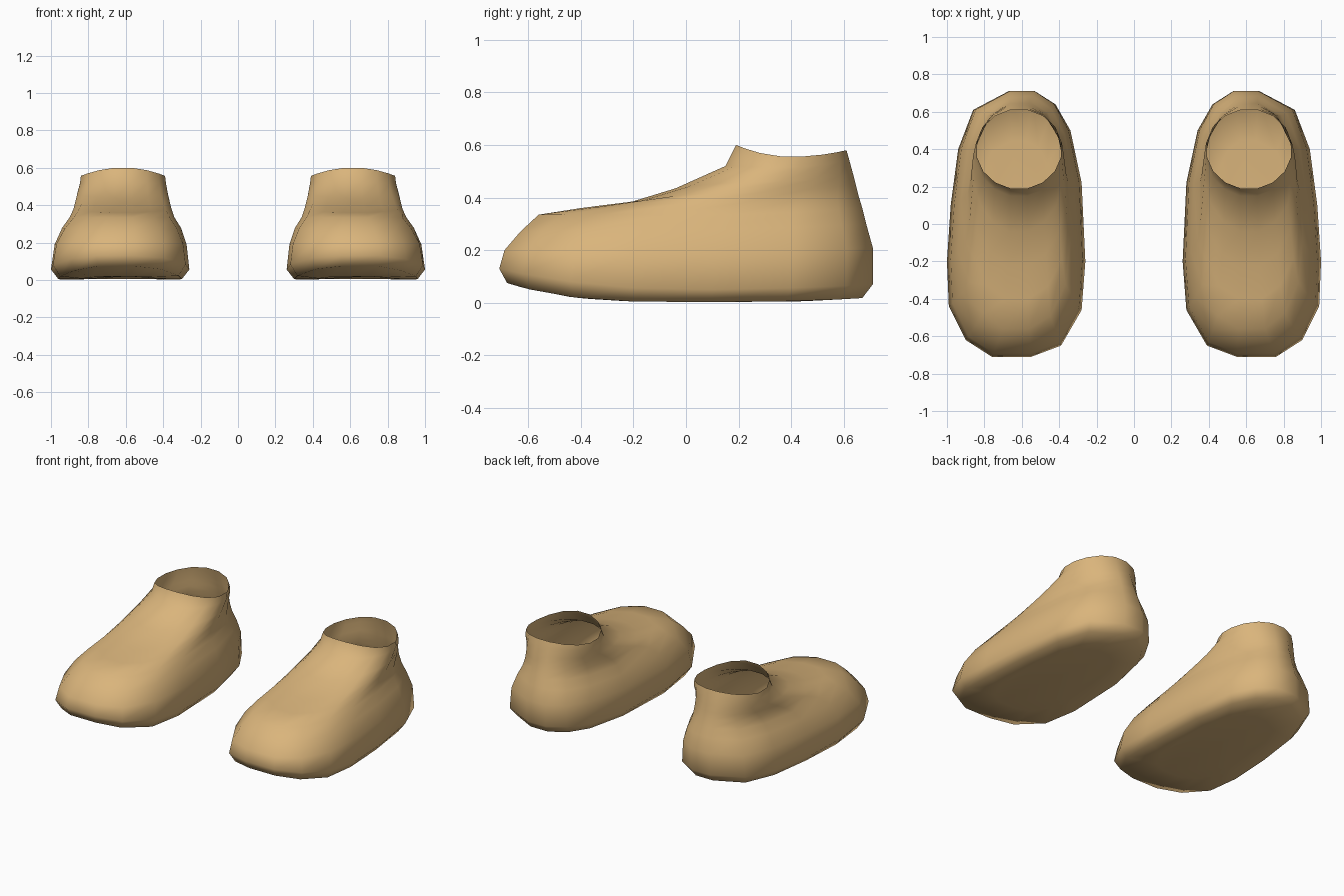
import bpy, math

if "Cube" in bpy.data.objects:
    bpy.data.objects.remove(bpy.data.objects["Cube"])

# Sole plan outline of one shoe, counter-clockwise from the toe
OUTLINE = [(.76, -.71), (.90, -.62), (.99, -.44), (1.0, -.20),
           (.98, .10), (.94, .40), (.86, .61), (.67, .71),
           (.53, .71), (.42, .64), (.34, .50), (.28, .22),
           (.26, -.20), (.28, -.46), (.39, -.65), (.55, -.71)]
N = len(OUTLINE)

# Rings from sole to ankle opening:
# front y, back y, inner x, outer x, z front, z middle, z back, z power, roundness
RINGS = [(-.42, .45, .42, .84, .020, .004, .006, 3, 0),
         (-.68, .67, .30, .96, .075, .003, .018, 3, 0),
         (-.71, .71, .26, 1.0, .130, .050, .070, 2, 0),
         (-.69, .71, .275, .98, .200, .190, .210, 2, 0),
         (-.63, .685, .305, .94, .270, .280, .300, 2, .15),
         (-.56, .67, .34, .90, .335, .335, .360, 2, .4),
         (-.40, .655, .355, .88, .360, .380, .410, 2, .6),
         (-.22, .645, .365, .87, .380, .420, .450, 2, .8),
         (-.04, .635, .375, .86, .435, .460, .490, 2, 1),
         (.15, .62, .385, .845, .520, .515, .545, 2, 1),
         (.19, .61, .39, .84, .600, .555, .580, 2, 1)]

tan = bpy.data.materials.new("tan")
tan.diffuse_color = (.70, .46, .20, 1)
tan.use_nodes = True
tan.node_tree.nodes["Principled BSDF"].inputs["Base Color"].default_value = tan.diffuse_color


def ring_points(yf, yb, xi, xo, zf, zm, zb, power, roundness):
    """Blend the sole outline towards a circle and fit it to the ring's box."""
    points = []
    for i, (x, y) in enumerate(OUTLINE):
        a = -math.pi / 2 + (i + .5) * 2 * math.pi / N
        k = math.cos(math.pi / N)
        u = (x - .63) / .37 * (1 - roundness) + math.cos(a) / k * roundness
        v = y / .71 * (1 - roundness) + math.sin(a) / k * roundness
        end = zf if v < 0 else zb
        points.append(((xi + xo) / 2 + u * (xo - xi) / 2,
                       (yf + yb) / 2 + v * (yb - yf) / 2,
                       zm + (end - zm) * abs(v) ** power))
    return points


def make_shoe(name, side):
    verts = [p for ring in RINGS for p in ring_points(*ring)]
    verts = [(side * x, y, z) for x, y, z in verts]
    # Closed sole, walls, and an open ankle
    faces = [tuple(reversed(range(N)))]
    for r in range(len(RINGS) - 1):
        for i in range(N):
            j = (i + 1) % N
            faces.append((r * N + i, r * N + j, (r + 1) * N + j, (r + 1) * N + i))
    if side < 0:
        faces = [f[::-1] for f in faces]
    mesh = bpy.data.meshes.new(name)
    mesh.from_pydata(verts, [], faces)
    mesh.materials.append(tan)
    mesh.shade_smooth()
    obj = bpy.data.objects.new(name, mesh)
    bpy.context.collection.objects.link(obj)


make_shoe("left_shoe", 1)
make_shoe("right_shoe", -1)
